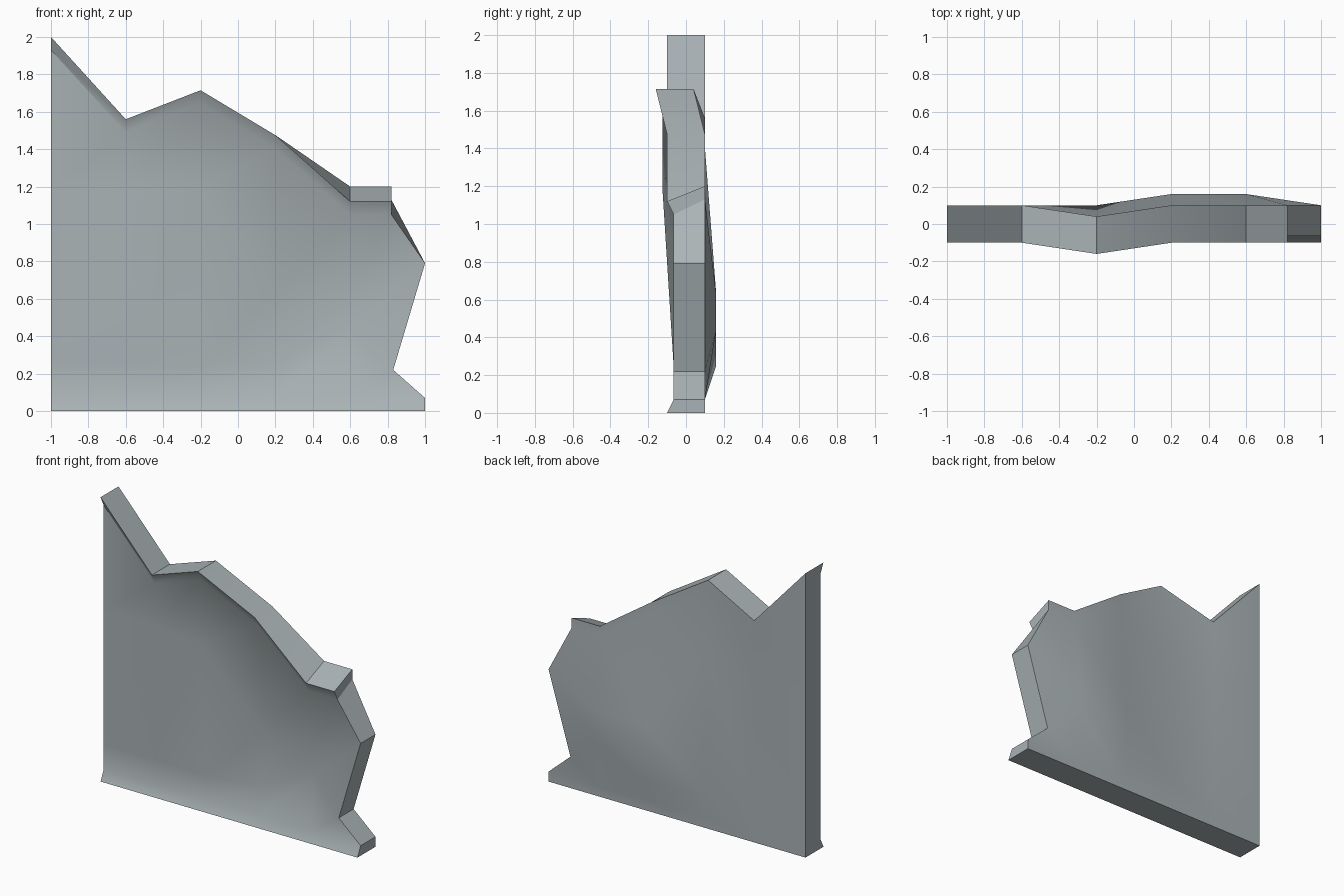
import bpy, bmesh

if "Cube" in bpy.data.objects:
    bpy.data.objects.remove(bpy.data.objects["Cube"])

# Broken wall panel: a wavy 6 x 6 sheet with a front and a back skin
LIP, HALF, RECESS = 0.07, 0.1, 0.065
# per column: x, mid row heights, front top, back top, sideways bends of rows 2..5
COLUMNS = [
    (-1.0, 0.25, 1.19, 2.00, 2.00, (0, 0, 0, 0)),
    (-0.6, 0.25, 1.19, 1.56, 1.56, (0, 0, 0, 0)),
    (-0.2, 0.24, 1.19, 1.715, 1.715, (0, -0.06, -0.06, -0.06)),
    (0.2, 0.25, 0.63, 1.475, 1.475, (0.06, 0.06, 0, 0)),
    (0.6, 0.44, 0.63, 1.12, 1.20, (0.06, 0.06, 0, 0)),
    (1.0, 0.22, 0.79, 1.12, 1.20, (0, 0, 0, 0)),
]
RIGHT_X = (1.0, 1.0, 0.83, 1.0, 0.82, 0.82)  # jagged right end

bm = bmesh.new()


def skin(front):
    """Grid of vertices for one side of the wall."""
    grid = []
    for c, (x, z2, z3, top_f, top_b, bend) in enumerate(COLUMNS):
        top = top_f if front else top_b
        heights = (0, LIP, z2, z3, top - LIP, top)
        bends = (0, 0) + bend
        col = []
        for r in range(6):
            px = RIGHT_X[r] if c == 5 else x
            # front is recessed between a flared top and bottom lip
            y = HALF if not front else (-HALF if r in (0, 5) else -RECESS)
            col.append(bm.verts.new((px, y + bends[r], heights[r])))
        grid.append(col)
    return grid


front, back = skin(True), skin(False)
for g in (front, back):
    for c in range(5):
        for r in range(5):
            bm.faces.new((g[c][r], g[c + 1][r], g[c + 1][r + 1], g[c][r + 1]))

# rim joining both skins
path = ([(c, 0) for c in range(5)] + [(5, r) for r in range(5)]
        + [(c, 5) for c in range(5, 0, -1)] + [(0, r) for r in range(5, 0, -1)])
for (a, b), (c, d) in zip(path, path[1:] + path[:1]):
    bm.faces.new((front[a][b], front[c][d], back[c][d], back[a][b]))
bmesh.ops.recalc_face_normals(bm, faces=bm.faces)

mesh = bpy.data.meshes.new("broken_wall")
bm.to_mesh(mesh)
bm.free()
wall = bpy.data.objects.new("broken_wall", mesh)
bpy.context.collection.objects.link(wall)

stone = bpy.data.materials.new("grey_stone")
stone.diffuse_color = (0.40, 0.45, 0.465, 1)
stone.use_nodes = True
stone.node_tree.nodes["Principled BSDF"].inputs["Base Color"].default_value = stone.diffuse_color
mesh.materials.append(stone)

bpy.context.view_layer.objects.active = wall
wall.select_set(True)
bpy.ops.object.shade_smooth_by_angle(angle=0.5236)
